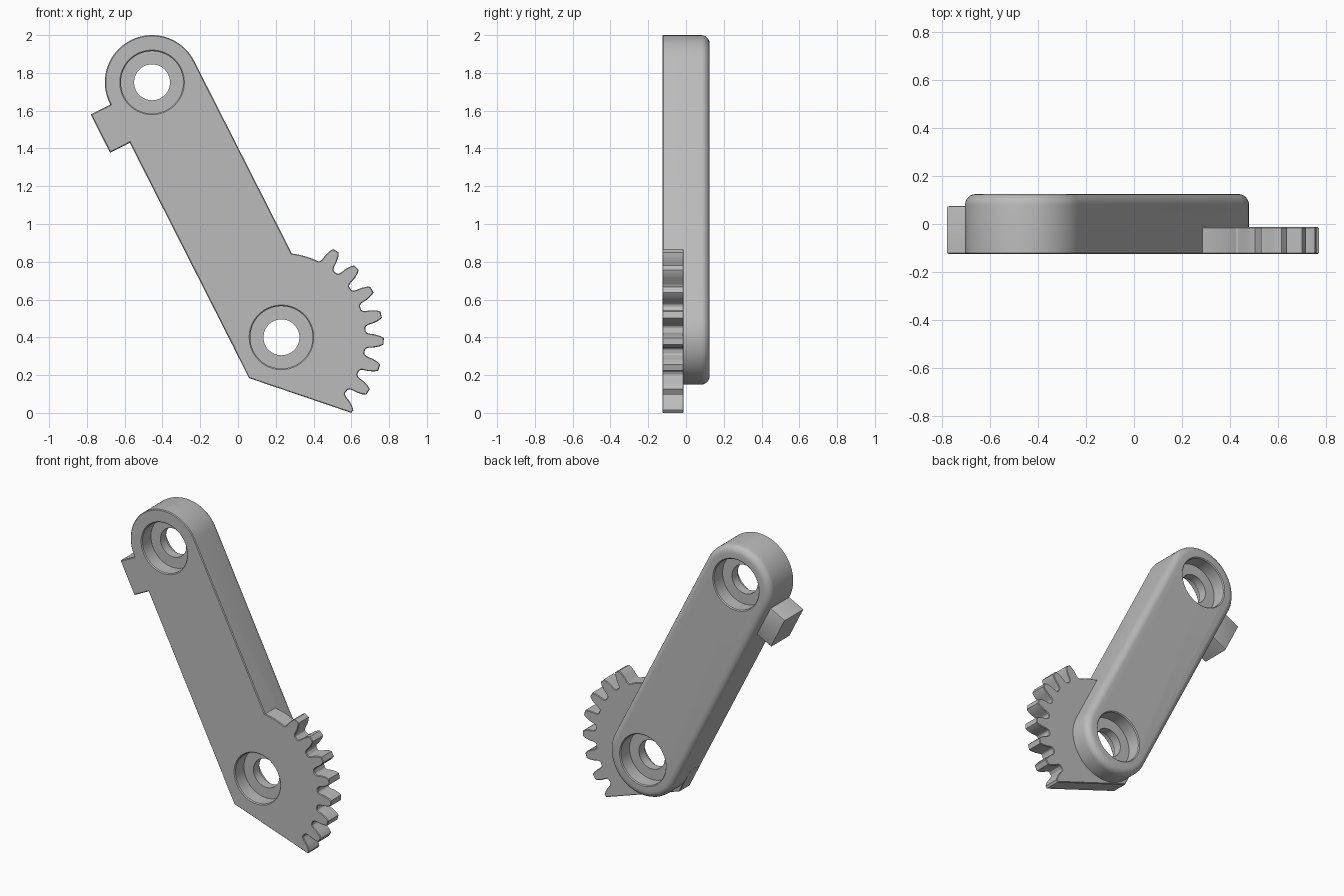
import bpy, bmesh, math
from mathutils import Vector

cube = bpy.data.objects.get("Cube")
if cube:
    bpy.data.objects.remove(cube, do_unlink=True)

grey = bpy.data.materials.new("plain grey")
grey.use_nodes = True
grey.diffuse_color = (0.5, 0.5, 0.5, 1)
grey.node_tree.nodes["Principled BSDF"].inputs["Base Color"].default_value = (0.5, 0.5, 0.5, 1)

# Shared layout in the x-z plane
TOP, LOW = Vector((-0.455, 1.75)), Vector((0.23, 0.40))
AXIS = (LOW - TOP).normalized()          # down the arm
SIDE = Vector((AXIS.y, -AXIS.x))         # towards the tab side
RADIUS = 0.25
FRONT, BACK = -0.125, 0.125


def polar(centre, r, degrees):
    a = math.radians(degrees)
    return centre + Vector((math.cos(a), math.sin(a))) * r


def add_object(name, bm):
    bmesh.ops.recalc_face_normals(bm, faces=bm.faces)
    mesh = bpy.data.meshes.new(name)
    bm.to_mesh(mesh)
    bm.free()
    mesh.materials.append(grey)
    obj = bpy.data.objects.new(name, mesh)
    bpy.context.collection.objects.link(obj)
    return obj


def prism(name, points, y0, y1, front_round, back_round, segments):
    """Extrude an x-z outline along y and round its two rims."""
    bm = bmesh.new()
    base = bm.faces.new([bm.verts.new((p.x, y0, p.y)) for p in points])
    extruded = bmesh.ops.extrude_face_region(bm, geom=[base], use_keep_orig=True)["geom"]
    for v in extruded:
        if isinstance(v, bmesh.types.BMVert):
            v.co.y = y1
    bmesh.ops.recalc_face_normals(bm, faces=bm.faces)
    for y, size, steps in ((y0, front_round, 1), (y1, back_round, segments)):
        rim = [e for e in bm.edges if all(abs(v.co.y - y) < 1e-5 for v in e.verts)]
        bmesh.ops.bevel(bm, geom=rim, offset=size, segments=steps,
                        profile=0.5, affect='EDGES', clamp_overlap=True)
    return add_object(name, bm)


def bore(name, centre):
    """Through hole with a chamfered counterbore on both faces."""
    wide, narrow, floor, lip = 0.165, 0.095, 0.03, 0.006
    half = [(wide + 2 * lip, BACK + lip), (wide, BACK - lip), (wide, floor), (narrow, floor)]
    profile = [(r, -y) for r, y in half] + [(r, y) for r, y in reversed(half)]
    bm = bmesh.new()
    n = 64
    rings = []
    for r, y in profile:
        ring = []
        for i in range(n):
            p = polar(centre, r, 360 * i / n)
            ring.append(bm.verts.new((p.x, y, p.y)))
        rings.append(ring)
    for a, b in zip(rings, rings[1:]):
        for i in range(n):
            j = (i + 1) % n
            bm.faces.new((a[i], a[j], b[j], b[i]))
    bm.faces.new(rings[0])
    bm.faces.new(rings[-1])
    return add_object(name, bm)


# Arm: rounded-end bar with a soft back rim
tilt = math.degrees(math.atan2(SIDE.y, SIDE.x))
steps = 40
outline = [polar(TOP, RADIUS, tilt - 180 * i / steps) for i in range(steps + 1)]
outline += [polar(LOW, RADIUS, tilt + 180 - 180 * i / steps) for i in range(steps + 1)]
arm = prism("lever_arm", outline, FRONT, BACK, 0.005, 0.045, 6)

# Gear sector: root arc, teeth, straight lower edge and outer corner
PITCH, FIRST, ROOT = 15, 57.8, 0.447
FLANK = [(ROOT, 6.2), (0.452, 5.3), (0.465, 4.6), (0.495, 4.0), (0.525, 2.9), (0.542, 1.8)]
sector = [polar(LOW, ROOT, 90 - 3 * i) for i in range(9)]
for k in range(7):
    mid = FIRST - PITCH * k
    sector += [polar(LOW, r, mid + a) for r, a in FLANK]
    sector += [polar(LOW, r, mid - a) for r, a in reversed(FLANK)]
last = FIRST - PITCH * 7
sector += [polar(LOW, r, last + a) for r, a in FLANK]
sector += [polar(LOW, 0.545, last),
           LOW + AXIS * 0.115 + SIDE * 0.2505,
           LOW - AXIS * 0.06 + SIDE * 0.2505,
           LOW - AXIS * 0.2]
gear = prism("gear_sector", sector, FRONT, -0.013, 0.004, 0.004, 1)

# Stop tab on the upper side
tab = prism("stop_tab", [TOP + AXIS * s + SIDE * t for s, t in
                         ((0.005, 0.1), (0.005, 0.367), (0.232, 0.367), (0.232, 0.1))],
            FRONT, 0.075, 0.005, 0.008, 2)

# Join the parts, then cut both bearing seats
helpers = [(gear, 'UNION'), (tab, 'UNION'),
           (bore("top_bore", TOP), 'DIFFERENCE'), (bore("low_bore", LOW), 'DIFFERENCE')]
for helper, operation in helpers:
    helper.hide_render = True
    mod = arm.modifiers.new(helper.name, 'BOOLEAN')
    mod.object, mod.operation, mod.solver = helper, operation, 'EXACT'
bpy.context.view_layer.update()
solid = bpy.data.meshes.new_from_object(arm.evaluated_get(bpy.context.evaluated_depsgraph_get()))
arm.modifiers.clear()
arm.data = solid
for helper, _ in helpers:
    bpy.data.objects.remove(helper, do_unlink=True)

# Smooth the curved walls, keep the edges crisp
for obj in bpy.context.selected_objects:
    obj.select_set(False)
arm.select_set(True)
bpy.context.view_layer.objects.active = arm
bpy.ops.object.shade_smooth_by_angle(angle=math.radians(30))
